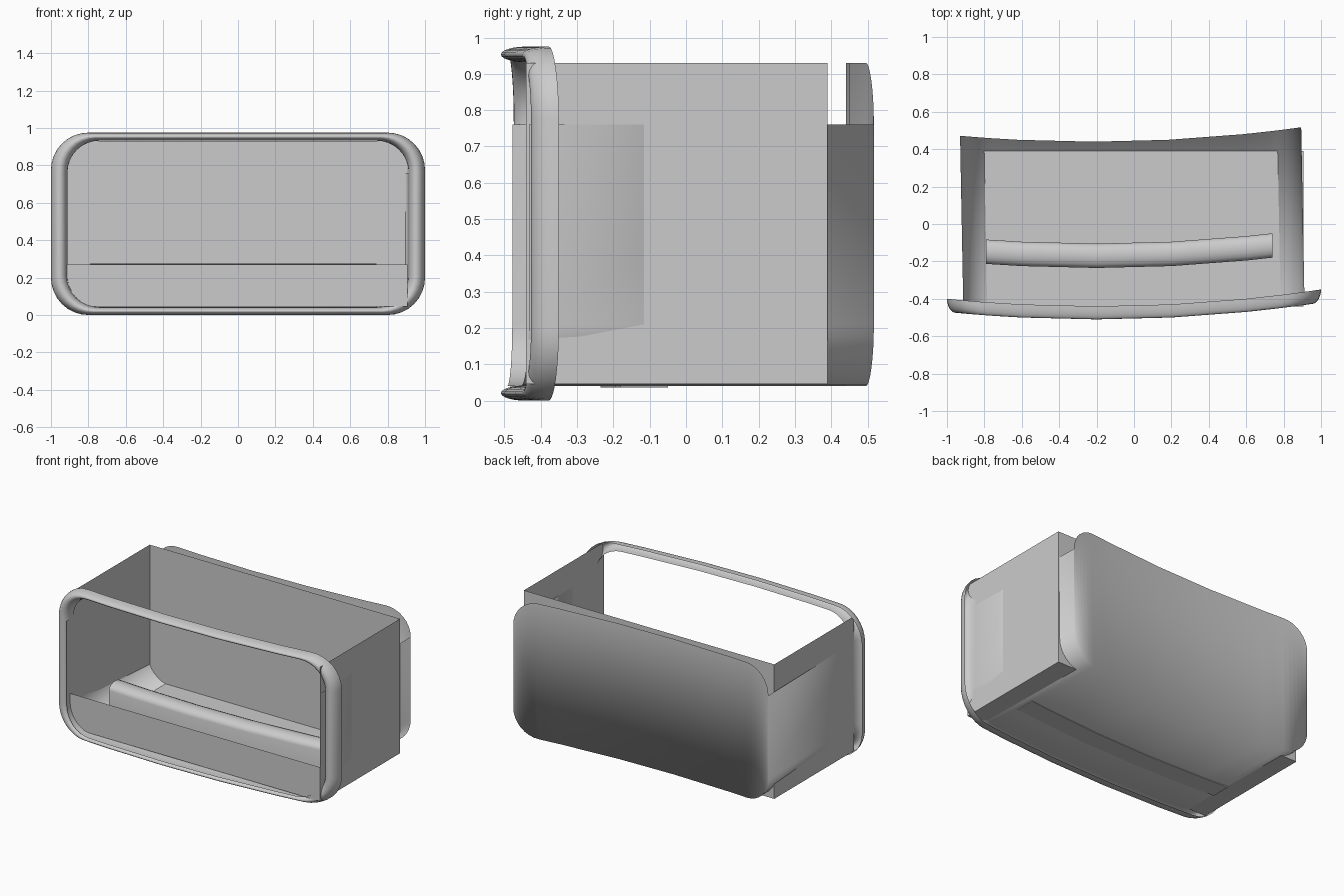
import bpy, bmesh, math

if "Cube" in bpy.data.objects:
    bpy.data.objects.remove(bpy.data.objects["Cube"])

gray = bpy.data.materials.new("plain_gray")
gray.diffuse_color = (0.6, 0.6, 0.6, 1)
gray.use_nodes = True
gray.node_tree.nodes["Principled BSDF"].inputs["Base Color"].default_value = gray.diffuse_color


def bow(x):
    """Shallow curve every bowed part follows, seen from above."""
    return 0.0625 * (x + 0.2) ** 2


def half_outline(hx, z0, r, n=8):
    """Lower half of a rounded rectangle, from left to right."""
    pts = []
    for i in range(n + 1):
        a = math.pi + i / n * math.pi / 2
        pts.append((-hx + r + r * math.cos(a), z0 + r + r * math.sin(a)))
    pts += [(x, z0) for x in (-0.6, -0.2, 0.2, 0.6)]
    return pts + [(-x, z) for x, z in reversed(pts[:n + 1])]


def full_outline(hx, z0, z1, r):
    low = half_outline(hx, z0, r)
    return low + [(x, z0 + z1 - z) for x, z in reversed(low)]


def strips(bm, rows, closed=False):
    """Join rows of points with quads."""
    vs = [[bm.verts.new(p) for p in row] for row in rows]
    for a, b in zip(vs, vs[1:]):
        n = len(a)
        for i in range(n if closed else n - 1):
            j = (i + 1) % n
            bm.faces.new((a[i], a[j], b[j], b[i]))
    return vs


def finish(name, bm, angle=None):
    bmesh.ops.remove_doubles(bm, verts=bm.verts, dist=1e-5)
    bmesh.ops.recalc_face_normals(bm, faces=bm.faces)
    me = bpy.data.meshes.new(name)
    bm.to_mesh(me)
    bm.free()
    me.materials.append(gray)
    ob = bpy.data.objects.new(name, me)
    bpy.context.collection.objects.link(ob)
    if angle is not None:
        bpy.context.view_layer.objects.active = ob
        ob.select_set(True)
        bpy.ops.object.shade_smooth_by_angle(angle=math.radians(angle))
        ob.select_set(False)
    return ob


# front frame: domed ring swept round a rounded rectangle
outer = full_outline(1.0, 0.0, 0.975, 0.2)
inner = full_outline(0.912, 0.042, 0.932, 0.17)
rows = []
for k in range(13):
    a = math.pi * k / 12
    w = (1 - math.cos(a)) / 2
    row = []
    for (xo, zo), (xi, zi) in zip(outer, inner):
        x, z = xo + (xi - xo) * w, zo + (zi - zo) * w
        row.append((x, bow(x) - 0.44 - 0.07 * math.sin(a), z))
    rows.append(row)
bm = bmesh.new()
strips(bm, rows, closed=True)
finish("front_frame", bm, 60)

# outer shell: floor, rounded lower corners, sides and bowed back panel
HX, Z0, Z1, R = 0.912, 0.04, 0.93, 0.17
low = half_outline(HX, Z0, R)
shift = -0.018
profile = [(-HX, Z1 - R)] + low + [(HX, Z1 - R)]
bm = bmesh.new()
strips(bm, [[(x, bow(x) - 0.51, z) for x, z in profile],
            [(x + shift, bow(x) + 0.44, z) for x, z in profile]])
strips(bm, [[(x + shift, bow(x) + 0.44, z) for x, z in low],
            [(x + shift, bow(x) + 0.44, Z0 + Z1 - z) for x, z in low]])
finish("outer_shell", bm, 180)

# inner box: open top, low front wall
L, Rt, F, B, bot, top = -0.915, 0.906, -0.44, 0.39, 0.046, 0.93
bm = bmesh.new()
strips(bm, [[(L, F, bot), (L, B, bot), (Rt, B, bot), (Rt, F, bot)],
            [(L, F, top), (L, B, top), (Rt, B, top), (Rt, F, top)]])
for quad in ([(L, F, bot), (Rt, F, bot), (Rt, B, bot), (L, B, bot)],
             [(L, F, bot), (Rt, F, bot), (Rt, F, 0.27), (L, F, 0.27)]):
    bm.faces.new([bm.verts.new(p) for p in quad])
finish("inner_box", bm)

# divider: bowed bar with a rounded top standing on the floor
section = [(-0.065, 0.036)]
for k in range(9):
    a = math.pi - math.pi * k / 8
    section.append((0.065 * math.cos(a), 0.235 + 0.04 * math.sin(a)))
section.append((0.065, 0.036))
bm = bmesh.new()
rows = [[(x, bow(x) - 0.17 + y, z) for y, z in section]
        for x in (-0.79, -0.6, -0.2, 0.2, 0.6, 0.74)]
ends = strips(bm, rows, closed=True)
bm.faces.new(ends[0])
bm.faces.new(ends[-1])
finish("divider", bm, 40)
